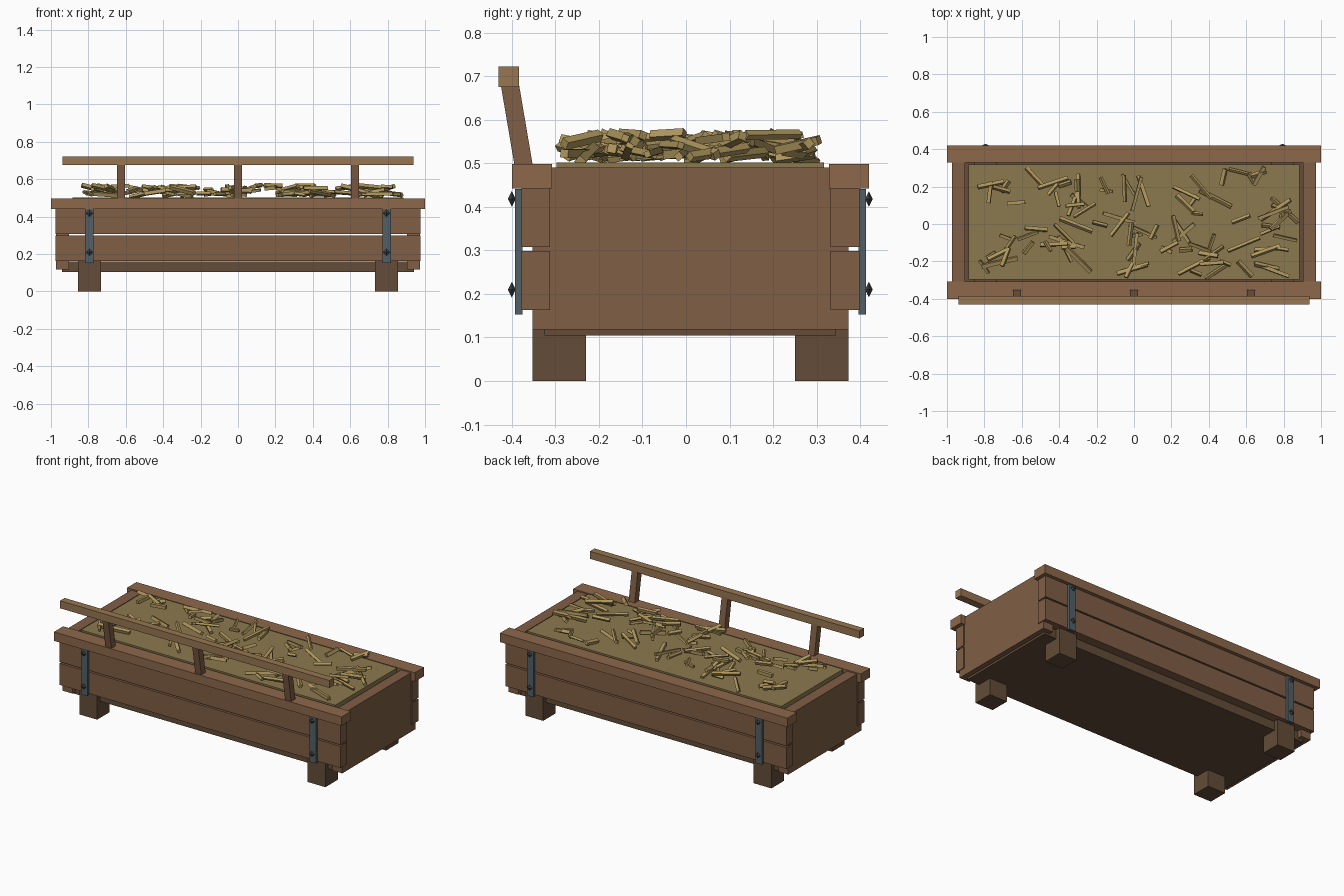
import bpy, bmesh, math, random
from mathutils import Matrix, Vector

if "Cube" in bpy.data.objects:
    bpy.data.objects.remove(bpy.data.objects["Cube"])

random.seed(11)
YC = 0.01  # trough centre line in y


def material(name, color):
    m = bpy.data.materials.new(name)
    m.diffuse_color = (*color, 1)
    m.use_nodes = True
    m.node_tree.nodes["Principled BSDF"].inputs["Base Color"].default_value = m.diffuse_color
    return m


wood = material("wood", (0.215, 0.112, 0.059))
rim_wood = material("rim wood", (0.27, 0.14, 0.07))
pale_wood = material("pale wood", (0.31, 0.18, 0.083))
dark_wood = material("dark wood", (0.126, 0.073, 0.04))
iron = material("iron", (0.084, 0.116, 0.133))
bolt_iron = material("bolt iron", (0.06, 0.06, 0.065))
hay = material("hay", (0.265, 0.195, 0.077))
straw = material("straw", (0.43, 0.31, 0.11))


def finish(bm, name, mat):
    me = bpy.data.meshes.new(name)
    bm.to_mesh(me)
    bm.free()
    me.materials.append(mat)
    ob = bpy.data.objects.new(name, me)
    bpy.context.collection.objects.link(ob)
    return ob


def box(name, x, y, z, mat):
    """Box from (min, max) pairs."""
    bm = bmesh.new()
    centre = Vector([(a + b) / 2 for a, b in (x, y, z)])
    size = [b - a for a, b in (x, y, z)]
    bmesh.ops.create_cube(bm, size=1, matrix=Matrix.Translation(centre) @ Matrix.Diagonal((*size, 1)))
    return finish(bm, name, mat)


def mirrored(s, near, far, c=0.0):
    """Range at distance near..far from c, on side s."""
    return tuple(sorted((c + s * near, c + s * far)))


# Floor and hay bed
box("floor", (-0.94, 0.94), (-0.325, 0.345), (0.105, 0.16), dark_wood)
box("hay_bed", (-0.885, 0.885), (-0.297, 0.317), (0.455, 0.502), hay)

# End panels
for s, side in ((-1, "left"), (1, "right")):
    box(side + "_end_panel", mirrored(s, 0.903, 0.972), (-0.353, 0.373), (0.118, 0.49), wood)

# Long sides: planks, rim, feet, straps and bolts
for s, side in ((-1, "front"), (1, "back")):
    plank_y = mirrored(s, 0.322, 0.388, YC)
    box(side + "_lower_plank", (-0.977, 0.977), plank_y, (0.163, 0.299), wood)
    box(side + "_upper_plank", (-0.977, 0.977), plank_y, (0.308, 0.444), wood)
    box(side + "_rim", (-1, 1), mirrored(s, 0.318, 0.41, YC), (0.442, 0.498), rim_wood)
    for t, end in ((-1, "left"), (1, "right")):
        tag = f"{side}_{end}"
        box(tag + "_foot", mirrored(t, 0.732, 0.855), mirrored(s, 0.24, 0.363, YC), (0, 0.17), dark_wood)
        box(tag + "_strap", mirrored(t, 0.772, 0.817), mirrored(s, 0.386, 0.403, YC), (0.153, 0.441), iron)
        for z in (0.21, 0.418):
            bm = bmesh.new()
            for d in (-1, 1):  # two four-sided cones make a diamond stud
                bmesh.ops.create_cone(
                    bm, segments=4, radius1=0.018, radius2=0, depth=0.009,
                    matrix=Matrix.Translation((t * 0.794, YC + s * 0.410 + d * 0.0045, z))
                    @ Matrix.Rotation(-d * math.pi / 2, 4, "X"))
            finish(bm, tag + "_bolt", bolt_iron)

# Raised rail on leaning posts
box("raised_rail", (-0.937, 0.937), (-0.43, -0.384), (0.675, 0.722), pale_wood)
for x in (-0.625, 0, 0.625):
    post = box("rail_post", (x - 0.021, x + 0.021), (-0.393, -0.351), (0.48, 0.69), wood)
    for v in post.data.vertices:  # lean outward towards the rail
        v.co.y -= (v.co.z - 0.49) * 0.17

# Loose straw scattered in clumps
clumps = [(-.7, .2), (-.65, -.12), (-.75, -.2), (-.45, .06), (-.37, -.18), (-.4, .25),
          (-.27, .12), (-.12, -.04), (-.02, .18), (.05, -.2), (.15, .02), (.28, .15),
          (.27, -.1), (.36, -.24), (.5, -.18), (.6, .24), (.7, 0), (.8, .07), (.78, -.2)]
bm = bmesh.new()
for cx, cy in clumps:
    for i in range(5):
        length = random.uniform(0.05, 0.2)
        yaw = random.gauss(0, 0.8)
        reach_x = random.uniform(0.82, 0.89) - abs(math.cos(yaw)) * length / 2
        reach_y = random.uniform(0.26, 0.305) - abs(math.sin(yaw)) * length / 2
        x = max(-reach_x, min(reach_x, random.gauss(cx, 0.085)))
        y = max(-reach_y, min(reach_y, random.gauss(cy - YC, 0.055))) + YC
        pitch = random.uniform(-0.25, 0.25)
        z = random.uniform(0.515, 0.568 - abs(math.sin(pitch)) * length / 2)
        w = random.uniform(0.014, 0.021)
        bmesh.ops.create_cube(
            bm, size=1,
            matrix=Matrix.Translation((x, y, z)) @ Matrix.Rotation(yaw, 4, "Z")
            @ Matrix.Rotation(pitch, 4, "Y") @ Matrix.Rotation(random.uniform(0, 1.5), 4, "X")
            @ Matrix.Diagonal((length, w, w, 1)))
finish(bm, "loose_straw", straw)
